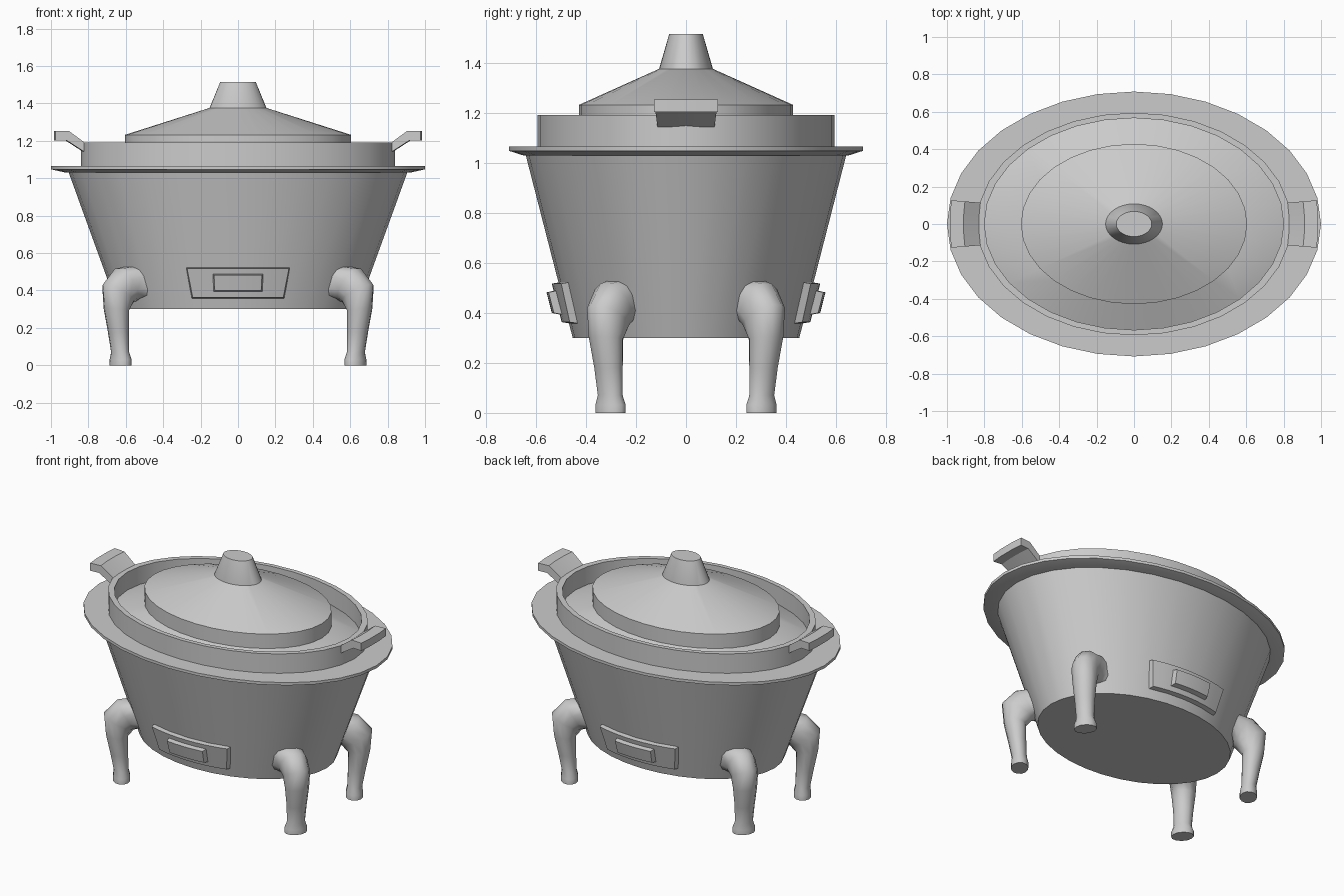
import bpy, bmesh
from math import cos, sin, pi, radians, sqrt, copysign
from mathutils import Vector

cube = bpy.data.objects.get("Cube")
if cube:
    bpy.data.objects.remove(cube)

RATIO = 0.708     # depth / width of every oval
SIDES = 32

grey = bpy.data.materials.new("plain_grey")
grey.use_nodes = True
grey.diffuse_color = (0.6, 0.6, 0.6, 1)
grey.node_tree.nodes["Principled BSDF"].inputs["Base Color"].default_value = (0.6, 0.6, 0.6, 1)


def finish(bm, name, angle=30):
    bmesh.ops.recalc_face_normals(bm, faces=bm.faces)
    mesh = bpy.data.meshes.new(name)
    bm.to_mesh(mesh)
    bm.free()
    mesh.materials.append(grey)
    obj = bpy.data.objects.new(name, mesh)
    bpy.context.collection.objects.link(obj)
    bpy.ops.object.select_all(action='DESELECT')
    obj.select_set(True)
    bpy.context.view_layer.objects.active = obj
    bpy.ops.object.shade_smooth_by_angle(angle=radians(angle))
    return obj


def loft(name, rings, angle=30):
    """Skin closed rings of points and cap both ends."""
    bm = bmesh.new()
    loops = [[bm.verts.new(p) for p in ring] for ring in rings]
    n = len(loops[0])
    for a, b in zip(loops, loops[1:]):
        for i in range(n):
            j = (i + 1) % n
            bm.faces.new((a[i], a[j], b[j], b[i]))
    bm.faces.new(loops[0])
    bm.faces.new(loops[-1])
    return finish(bm, name, angle)


def oval(r, z):
    return [(r * cos(2 * pi * i / SIDES), r * RATIO * sin(2 * pi * i / SIDES), z)
            for i in range(SIDES)]


def turned(name, profile):
    return loft(name, [oval(r, z) for r, z in profile], 20)


# Tapered body with a wide flange
turned("body", [(0.64, 0.3), (0.905, 1.03)])
turned("rim", [(0.9, 1.03), (0.92, 1.03), (1.0, 1.048), (1.0, 1.066), (0.8, 1.066)])

# Oval pan wall, sloping floor and lid with knob
turned("pan", [(0.84, 1.06), (0.84, 1.192), (0.8, 1.192), (0.8, 1.075), (0.6, 1.14)])
turned("lid", [(0.605, 1.12), (0.605, 1.232), (0.152, 1.376)])
turned("knob", [(0.152, 1.37), (0.152, 1.376), (0.095, 1.515)])


# Bent handles at both ends
def handle(name, side):
    profile = [(0.82, 1.135), (0.925, 1.203), (0.985, 1.203),
               (0.985, 1.253), (0.912, 1.253), (0.82, 1.185)]
    rings = []
    for t in (-1, -0.4, 0.4, 1):
        rings.append([(side * (x - 0.008 * t * t), t * (0.113 + 0.085 * (x - 0.82)), z)
                      for x, z in profile])
    return loft(name, rings, 15)


handle("left_handle", 1)
handle("right_handle", -1)


# Curved plates that follow the body wall
def wall_y(x, z):
    r = 0.64 + 0.265 * (z - 0.3) / 0.73
    return RATIO * sqrt(r * r - x * x)


def wall_plate(name, side, z0, z1, w0, w1, inner, outer, bevel, cols=8):
    bm = bmesh.new()
    sections = []
    for i in range(cols + 1):
        t = 2 * i / cols - 1
        section = []
        for z, w, off, b in ((z0, w0, inner, 0), (z0, w0, outer, bevel),
                             (z1, w1, outer, bevel), (z1, w1, inner, 0)):
            x = t * (w - b)
            zz = z + (b if z == z0 else -b)
            section.append(bm.verts.new((x, side * (wall_y(x, zz) + off), zz)))
        sections.append(section)
    for a, c in zip(sections, sections[1:]):
        for k in range(4):
            m = (k + 1) % 4
            bm.faces.new((a[k], a[m], c[m], c[k]))
    bm.faces.new(sections[0])
    bm.faces.new(sections[-1])
    return finish(bm, name, 30)


for label, side in (("front", -1), ("back", 1)):
    wall_plate(label + "_vent_panel", side, 0.355, 0.525, 0.25, 0.28, -0.02, 0.028, 0.008)
    wall_plate(label + "_vent_grip", side, 0.392, 0.49, 0.132, 0.136, 0.02, 0.058, 0.008)


# Knee-shaped legs: centre, half width, half thickness, tilt, roundness
LEG = [((0.50, 0.25, 0.44), 0.105, 0.085, 90, 0.45),
       ((0.555, 0.272, 0.445), 0.092, 0.088, 78, 0.7),
       ((0.60, 0.29, 0.43), 0.085, 0.105, 58, 0.9),
       ((0.64, 0.312, 0.385), 0.08, 0.103, 28, 1),
       ((0.65, 0.32, 0.30), 0.072, 0.067, 5, 1),
       ((0.64, 0.31, 0.18), 0.06, 0.054, 0, 1),
       ((0.63, 0.303, 0.07), 0.054, 0.045, 0, 1),
       ((0.628, 0.302, 0.032), 0.068, 0.052, 0, 1),
       ((0.628, 0.302, 0.0), 0.068, 0.052, 0, 1)]


def leg(name, sx, sy, count=12):
    out, across, up = Vector((0.8, 0.6, 0)), Vector((0.6, -0.8, 0)), Vector((0, 0, 1))
    rings = []
    for centre, w, h, tilt, power in LEG:
        thick = out * cos(radians(tilt)) + up * sin(radians(tilt))
        ring = []
        for i in range(count):
            a = 2 * pi * (i + 0.5) / count
            c, s = (copysign(abs(v) ** power, v) for v in (cos(a), sin(a)))
            p = Vector(centre) + across * (w * c) + thick * (h * s)
            ring.append((sx * p.x, sy * p.y, p.z))
        rings.append(ring)
    return loft(name, rings, 50)


for end, sy in (("front", -1), ("back", 1)):
    for hand, sx in (("left", 1), ("right", -1)):
        leg(f"{end}_{hand}_leg", sx, sy)
